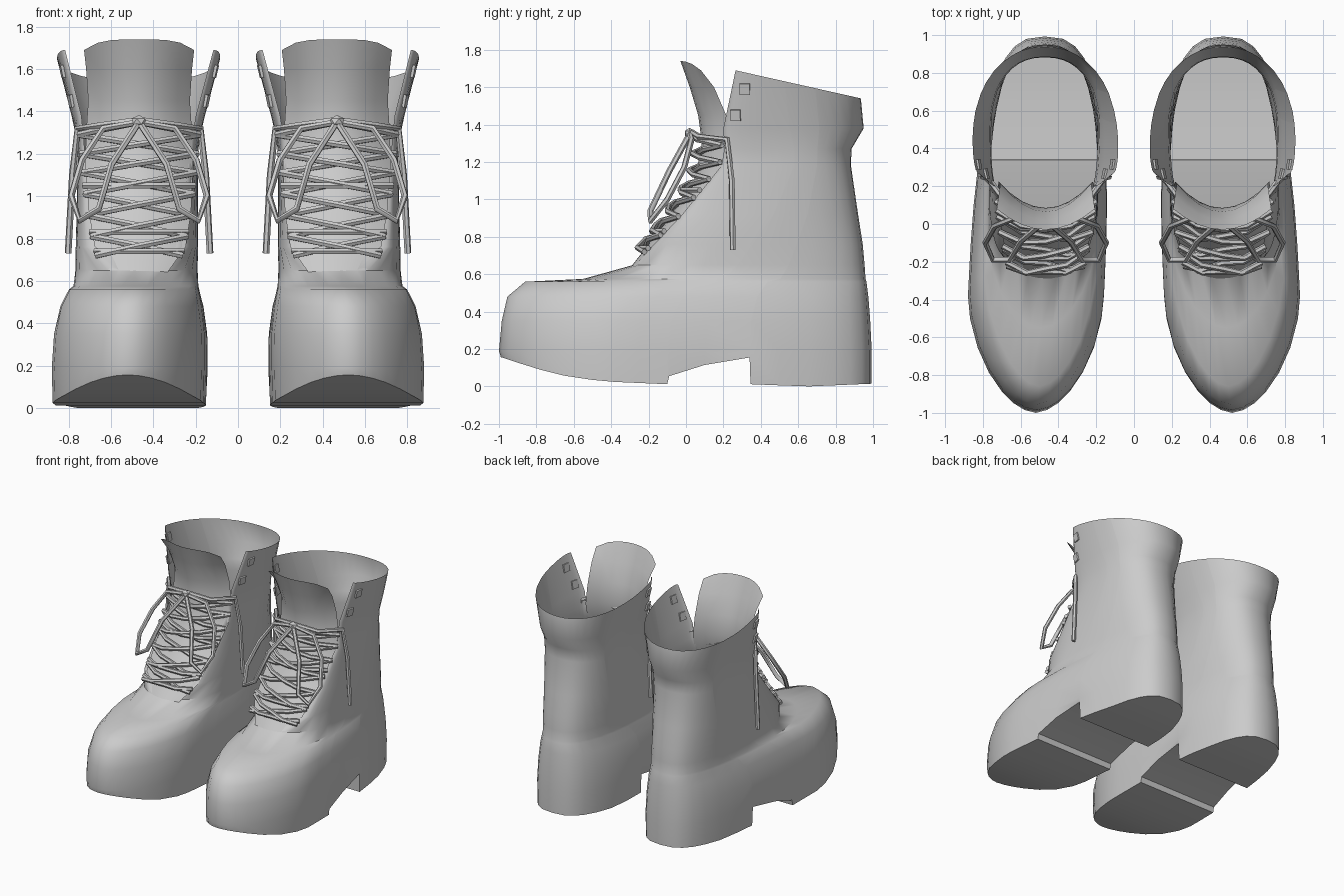
import bpy, bmesh, math
from mathutils import Vector
from mathutils.bvhtree import BVHTree

if "Cube" in bpy.data.objects:
    bpy.data.objects.remove(bpy.data.objects["Cube"])


def lerp_table(table, v):
    for (a, p), (b, q) in zip(table, table[1:]):
        if v <= b:
            return p + (q - p) * max(0, (v - a) / (b - a))
    return table[-1][1]


def finish(obj, angle=40):
    # smooth shading, then mirror into the second boot of the pair
    bpy.ops.object.select_all(action='DESELECT')
    obj.select_set(True)
    bpy.context.view_layer.objects.active = obj
    bpy.ops.object.shade_smooth_by_angle(angle=math.radians(angle))
    mod = obj.modifiers.new("pair", 'MIRROR')
    mod.use_mirror_merge = False


def from_bmesh(name, bm):
    mesh = bpy.data.meshes.new(name)
    bm.to_mesh(mesh)
    obj = bpy.data.objects.new(name, mesh)
    bpy.context.collection.objects.link(obj)
    return obj


# Boot shell: stacked outlines, each with a front gap for the lacing
# z front, z back, y front, y back, y of widest point, half width, centre x, gap, front/back roundness
LEVELS = [
    (.19, .19, -1.0, .993, -.38, .360, .52, 0, 1.75, 2.8),
    (.35, .35, -.985, .985, -.36, .355, .515, 0, 1.8, 2.75),
    (.48, .48, -.955, .975, -.28, .333, .51, 0, 1.8, 2.7),
    (.56, .56, -.86, .965, -.15, .305, .50, 0, 1.8, 2.65),
    (.575, .575, -.55, .96, 0, .294, .49, 0, 1.9, 2.6),
    (.65, .65, -.28, .955, .10, .288, .487, 0, 2.2, 2.6),
    (.76, .76, -.17, .945, .20, .288, .487, .19, 2.2, 2.5),
    (.92, .92, -.02, .92, .35, .286, .487, .22, 2.2, 2.4),
    (1.18, 1.18, .19, .882, .50, .283, .483, .245, 2.2, 2.3),
    (1.27, 1.27, .205, .885, .50, .290, .475, .255, 2.2, 2.3),
    (1.38, 1.38, .20, .95, .45, .315, .465, .27, 2.2, 2.2),
    (1.69, 1.54, .265, .935, .42, .385, .455, .35, 2.2, 2.2),
]
SOLE = [(-1, .16), (-.8, .095), (-.6, .045), (-.4, .025), (-.1, .012),
        (-.09, .055), (.1, .115), (.34, .155), (.345, .012), (.65, 0), (1, .015)]
M0, F0, B0 = -.38, -.99, .993
FRONT = [(M0 - y) / (M0 - F0) for y in (-.99, -.975, -.94, -.88, -.78, -.65, -.5)]
BACK = [(y - M0) / (B0 - M0) for y in (-.38, -.25, -.1, -.09, .1, .34, .345, .5,
                                       .66, .79, .88, .94, .98, .993)]


def outline(zf, zb, yf, yb, m, w, c, g, nf, nb):
    left, right = [], []
    spots = [(t, m - t * (m - yf), g, nf) for t in FRONT]
    spots += [(t, m + t * (yb - m), 0, nb) for t in BACK]
    for t, y, gap, n in spots:
        half = gap + (w - gap) * max(0, 1 - t ** n) ** (1 / n)
        cx = c + (.472 - c) * min(1, max(0, y + .4))
        z = zf + (zb - zf) * (y - yf) / (yb - yf)
        left.append(Vector((cx - half, y, z)))
        right.append(Vector((cx + half, y, z)))
    return left + right[::-1][1:]


rings = [outline(0, 0, F0, B0, M0, .356, .52, 0, 1.75, 2.8)]
for p in rings[0]:
    p.z = lerp_table(SOLE, p.y)
rings += [outline(*lv) for lv in LEVELS]
bm = bmesh.new()
grid = [[bm.verts.new(p) for p in r] for r in rings]
for a, b in zip(grid, grid[1:]):
    for i in range(len(a) - 1):
        bm.faces.new((a[i], a[i + 1], b[i + 1], b[i]))
low = grid[0]
last = len(FRONT) + len(BACK) - 2
for i in range(last):                      # sole with arch and heel step
    bm.faces.new((low[i], low[-1 - i], low[-2 - i], low[i + 1]))
bm.faces.new((low[last], low[-1 - last], low[last + 1]))
bmesh.ops.remove_doubles(bm, verts=bm.verts, dist=.0008)
bmesh.ops.recalc_face_normals(bm, faces=bm.faces)
shell_tree = BVHTree.FromBMesh(bm)
finish(from_bmesh("boot_shell", bm), 50)

# Tongue: curved strip, leaning forward at the top
TONGUE = [(.62, -.31), (.76, -.2), (.92, -.08), (1.12, .05), (1.3, .085),
          (1.45, .065), (1.6, .02), (1.74, -.03)]
HALF = (.12, .22, .245, .255, .25, .24, .25, .26)
BEND = (.03, .05, .08, .13, .14, .15, .13, .11)
bm = bmesh.new()
rows = []
for (z, y), half, bend in zip(TONGUE, HALF, BEND):
    row = []
    for j in range(9):
        u = j / 4 - 1
        drop = .05 * u ** 4 if z > 1.7 else 0
        row.append(bm.verts.new((.467 + half * u, y + bend * u * u, z - drop)))
    rows.append(row)
for a, b in zip(rows, rows[1:]):
    for j in range(8):
        bm.faces.new((a[j], a[j + 1], b[j + 1], b[j]))
finish(from_bmesh("tongue", bm), 60)

# Laces: crossings, straight bars, bow loops and loose ends
X = .467
EDGE = [(lv[0], lv[2]) for lv in LEVELS[5:]]
ZS = [.72, .81, .91, 1.01, 1.11, 1.2, 1.29]
paths = []


def side_point(z, s):
    half = lerp_table([(.7, .2), (.92, .25), (1.3, .285)], z)
    return Vector((X + s * half, lerp_table(EDGE, z) - .012, z))


def strand(a, b, lift):
    # bows forward over the tongue between two edge points
    z = (a.z + b.z) / 2
    m = Vector((X, lerp_table(TONGUE, z) - lift, z))
    out = Vector((0, .03, 0))
    paths.append([a, a.lerp(m, .5) - out, m, b.lerp(m, .5) - out, b])


for z0, z1 in zip(ZS, ZS[1:]):
    for s in (-1, 1):
        strand(side_point(z0, s), side_point(z1, -s), .025 + .015 * s)
for z in (.74, .83, 1.05):
    strand(side_point(z, -1), side_point(z, 1), .035)
LOOP = [(0, .02, 1.35), (.17, .03, 1.32), (.27, -.01, 1.17), (.32, -.1, 1.0),
        (.28, -.19, .885), (.19, -.19, .94), (.13, -.09, 1.15), (0, .02, 1.35)]
TAIL = [(0, .03, 1.36), (.18, .07, 1.335), (.29, .22, 1.32), (.315, .245, 1.1), (.335, .25, .73)]
for s in (-1, 1):
    for shape in (LOOP, TAIL):
        paths.append([(X + s * dx, y, z) for dx, y, z in shape])
    paths.append([side_point(1.29, s), (X + s * .15, .06, 1.32), (X, .03, 1.35)])

curve = bpy.data.curves.new("laces", 'CURVE')
curve.dimensions = '3D'
curve.bevel_depth = .016
curve.bevel_resolution = 1
curve.use_fill_caps = True
for path in paths:
    sp = curve.splines.new('POLY')
    sp.points.add(len(path) - 1)
    for pt, co in zip(sp.points, path):
        pt.co = (*co, 1)
laces = bpy.data.objects.new("laces", curve)
bpy.context.collection.objects.link(laces)
bpy.ops.object.select_all(action='DESELECT')
laces.select_set(True)
bpy.context.view_layer.objects.active = laces
bpy.ops.object.convert(target='MESH')
finish(bpy.context.object, 50)

# Knot of the bow
bm = bmesh.new()
bmesh.ops.create_icosphere(bm, subdivisions=1, radius=.03)
for v in bm.verts:
    v.co = Vector((v.co.x * 1.3, v.co.y, v.co.z)) + Vector((X, .02, 1.353))
finish(from_bmesh("knot", bm), 30)

# Eyelets: small square plates set on the collar flaps
bm = bmesh.new()
for y, z in ((.315, 1.59), (.265, 1.45)):
    for s in (-1, 1):
        hit, normal, _, _ = shell_tree.ray_cast(Vector((X, y, z)), Vector((s, 0, 0)))
        if hit is None:
            continue
        if normal.x * s < 0:
            normal = -normal
        rot = normal.to_track_quat('Z', 'Y').to_matrix().to_4x4()
        for v in bmesh.ops.create_cube(bm, size=1)["verts"]:
            v.co = rot @ Vector((v.co.x * .055, v.co.y * .06, v.co.z * .022)) + hit
finish(from_bmesh("eyelets", bm), 30)
